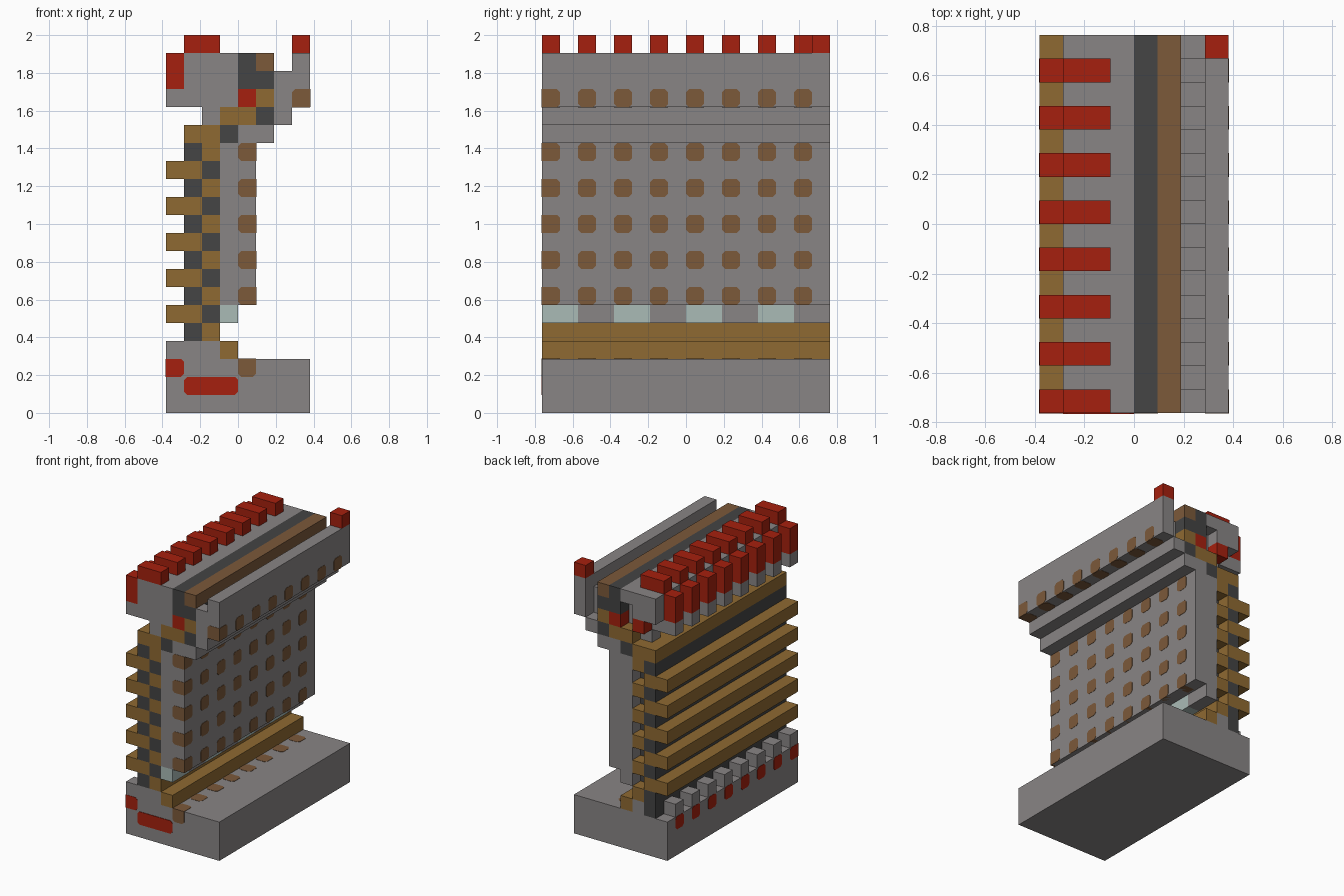
import bpy
import bmesh
from mathutils import Vector

U = 2 / 21            # edge of one building cell
LIFT = 0.002          # how far inlaid cells stand proud

if "Cube" in bpy.data.objects:
    bpy.data.objects.remove(bpy.data.objects["Cube"])


def material(name, r, g, b):
    m = bpy.data.materials.new(name)
    m.use_nodes = True
    m.diffuse_color = (r, g, b, 1)
    m.node_tree.nodes["Principled BSDF"].inputs["Base Color"].default_value = (r, g, b, 1)
    return m


STONE = material("grey stone", 0.25, 0.235, 0.235)
DARK = material("dark stone", 0.058, 0.058, 0.058)
OAK = material("golden oak", 0.275, 0.144, 0.032)
BROWN = material("brown wood", 0.2, 0.1, 0.042)
RED = material("red", 0.38, 0.0144, 0.0044)
GLASS = material("pale glass", 0.4, 0.5, 0.47)

# Runs along the length, in cells
FULL = [(0, 16)]
EVEN = [(j, j + 1) for j in range(0, 16, 2)]
ODD = [(j + 1, j + 2) for j in range(0, 16, 2)]
PANES = [(j, j + 2) for j in range(0, 16, 4)]
PIERS = [(j + 2, j + 4) for j in range(0, 16, 4)]


def add_box(bm, lo, hi):
    lo, hi = Vector(lo), Vector(hi)
    verts = bmesh.ops.create_cube(bm, size=1)["verts"]
    for v in verts:
        v.co = Vector([(lo[i] + hi[i]) / 2 + v.co[i] * (hi[i] - lo[i]) for i in range(3)])
    return verts


def finish(bm, name, mat):
    # Cell coordinates to model space
    for v in bm.verts:
        v.co = Vector((v.co.x - 4, v.co.y - 8, v.co.z)) * U
    mesh = bpy.data.meshes.new(name)
    bm.to_mesh(mesh)
    bm.free()
    mesh.materials.append(mat)
    bpy.context.collection.objects.link(bpy.data.objects.new(name, mesh))


def blocks(name, mat, x, rows, runs=FULL):
    """Boxes over the x span, repeated on each (low, high) row and run."""
    bm = bmesh.new()
    for z0, z1 in rows:
        for y0, y1 in runs:
            add_box(bm, (x[0], y0, z0), (x[1], y1, z1))
    finish(bm, name, mat)


def inlays(name, mat, x, rows, out, runs=EVEN):
    """Cells with clipped corners set into a wall, proud on the outward sides."""
    bm = bmesh.new()
    for z in rows:
        for y0, y1 in runs:
            sides = [Vector(out)] + ([Vector((0, -1, 0))] if y0 == 0 else [])
            lo, hi = Vector((x[0], y0, z)), Vector((x[1], y1, z + 1))
            for s in sides:
                for i in range(3):
                    if s[i] < 0:
                        lo[i] -= LIFT / U
                    if s[i] > 0:
                        hi[i] += LIFT / U
            verts = add_box(bm, lo, hi)
            bm.normal_update()
            edges = {e for v in verts for e in v.link_edges}
            inner = [e for e in edges
                     if not any(f.normal.dot(s) > 0.9 for f in e.link_faces for s in sides)]
            # corner-to-corner edges that end on an outward side
            bmesh.ops.bevel(bm, geom=inner, offset=0.17, segments=1, affect='EDGES')
    finish(bm, name, mat)


def row(*ks):
    return [(k, k + 1) for k in ks]


# Base
blocks("base", STONE, (0, 8), [(0, 3)])
inlays("base_red_studs", RED, (0, 1), [2], (-1, 0, 0))
inlays("base_red_bar", RED, (1, 4), [1], (0, -1, 0), [(0, 1)])
inlays("base_floor_studs", BROWN, (4, 5), [2], (0, 0, 1))
blocks("base_dentils", STONE, (0, 2), row(3), EVEN)
blocks("base_dentil_backs", DARK, (1, 2), row(3), ODD)
blocks("sill_core", STONE, (2, 3), row(3))
blocks("sill_beam", OAK, (3, 4), row(3))

# Slatted side
blocks("slats", OAK, (0, 2), row(5, 7, 9, 11, 13))
blocks("slat_gaps", DARK, (1, 2), row(4, 6, 8, 10, 12, 14))
blocks("inner_battens", OAK, (2, 3), row(4, 6, 8, 10, 12, 14))
blocks("batten_spacers", DARK, (2, 3), row(5, 7, 9, 11, 13), EVEN)

# Studded wall with lights below
blocks("wall", STONE, (3, 5), [(6, 15)])
inlays("wall_studs", BROWN, (4, 5), [6, 8, 10, 12, 14], (1, 0, 0))
blocks("window_panes", GLASS, (3, 4), row(5), PANES)
blocks("window_piers", STONE, (3, 4), row(5), PIERS)

# Stepped cornice
blocks("cornice_oak_plate", OAK, (1, 3), row(15))
blocks("cornice_dark_lower", DARK, (3, 4), row(15))
blocks("cornice_lower_step", STONE, (4, 6), row(15))
blocks("cornice_corbels", STONE, (2, 3), row(16), EVEN)
blocks("cornice_oak_middle", OAK, (3, 5), row(16))
blocks("cornice_dark_upper", DARK, (5, 6), row(16))
blocks("cornice_upper_step", STONE, (6, 7), row(16))

# Roof deck
blocks("joists", STONE, (0, 4), row(17), EVEN)
blocks("joist_fillers", RED, (2, 3), row(17), ODD)
blocks("red_rail", RED, (4, 5), row(17))
blocks("oak_rail", OAK, (5, 6), row(17))
blocks("deck_lower", STONE, (1, 3), row(18))
blocks("deck_ribs", STONE, (3, 4), row(18), EVEN)
blocks("deck_upper", STONE, (1, 4), row(19))
blocks("ridge_dark_lower", DARK, (4, 6), row(18))
blocks("ridge_dark_upper", DARK, (4, 5), row(19))
blocks("ridge_brown", BROWN, (5, 6), row(19))

# Red caps hooked over the slatted side
blocks("cap_drops", RED, (0, 1), [(18, 20)], EVEN)
blocks("cap_tops", RED, (1, 3), row(20), EVEN)

# Parapet
blocks("parapet", STONE, (7, 8), [(17, 20)])
blocks("parapet_braces", STONE, (6, 7), [(17, 19)], EVEN)
inlays("parapet_studs", BROWN, (7, 8), [17], (1, 0, 0))
inlays("parapet_under_studs", BROWN, (7, 8), [17], (0, 0, -1))
blocks("parapet_end_cap", RED, (7, 8), row(20), [(15, 16)])
